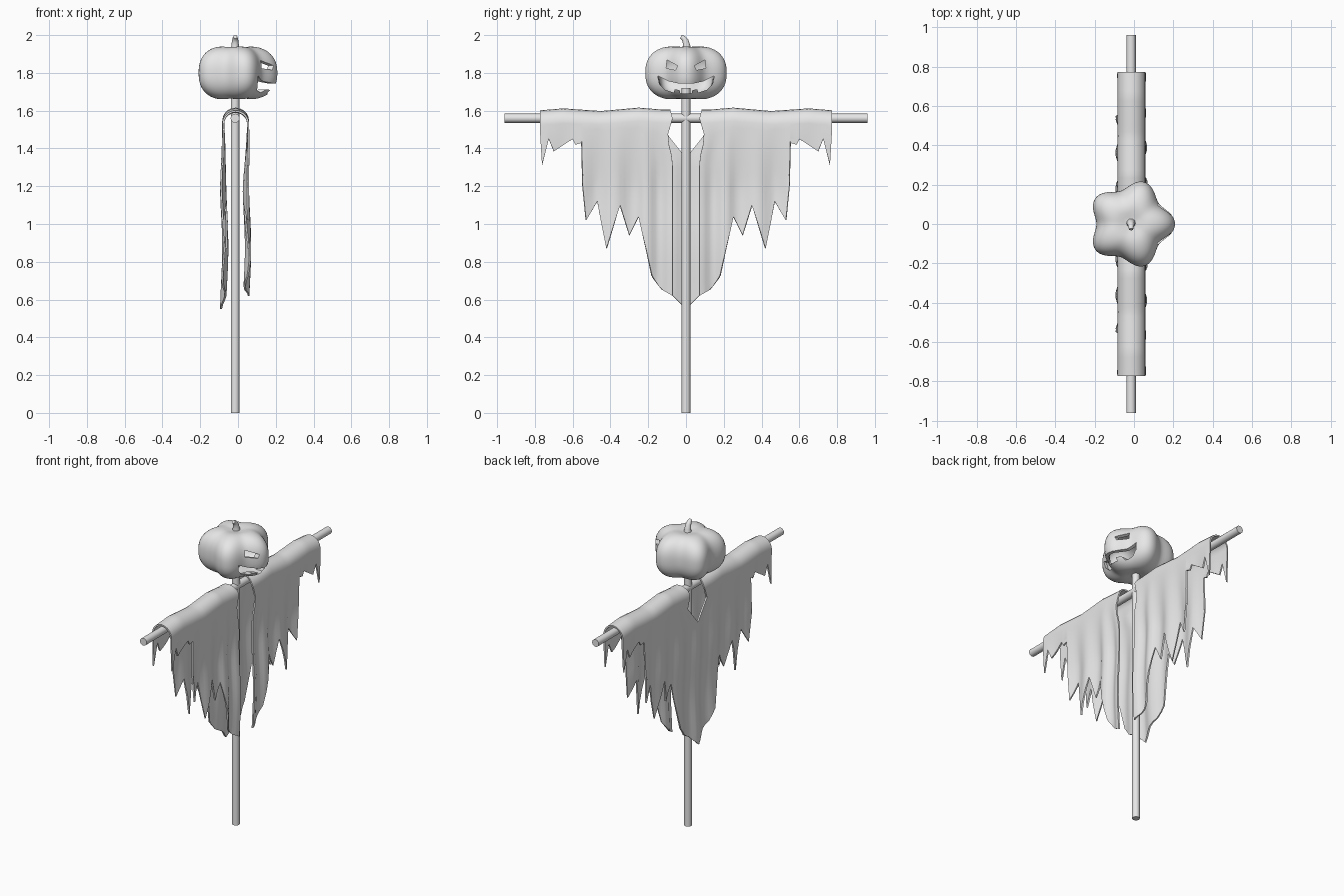
import bpy, bmesh, math
from mathutils import Vector

cube = bpy.data.objects.get("Cube")
if cube:
    bpy.data.objects.remove(cube, do_unlink=True)

grey = bpy.data.materials.new("plain_grey")
grey.use_nodes = True
grey.diffuse_color = (0.8, 0.8, 0.8, 1)
grey.node_tree.nodes["Principled BSDF"].inputs["Base Color"].default_value = (0.8, 0.8, 0.8, 1)

POLE_X = -0.015


def finish(name, bm):
    """Turn a bmesh into a linked object in the shared material."""
    bmesh.ops.recalc_face_normals(bm, faces=bm.faces)
    mesh = bpy.data.meshes.new(name)
    bm.to_mesh(mesh)
    bm.free()
    mesh.materials.append(grey)
    obj = bpy.data.objects.new(name, mesh)
    bpy.context.collection.objects.link(obj)
    return obj


def activate(obj):
    bpy.ops.object.select_all(action='DESELECT')
    obj.select_set(True)
    bpy.context.view_layer.objects.active = obj


def smooth(obj, angle=40):
    activate(obj)
    bpy.ops.object.shade_smooth_by_angle(angle=math.radians(angle))


def lerp_keys(keys, v):
    """Piecewise linear lookup in a list of (position, value)."""
    if v <= keys[0][0]:
        return keys[0][1]
    for (a, fa), (b, fb) in zip(keys, keys[1:]):
        if v <= b:
            return fa + (fb - fa) * (v - a) / (b - a)
    return keys[-1][1]


def rod(name, start, end, radius):
    start, end = Vector(start), Vector(end)
    bm = bmesh.new()
    bmesh.ops.create_cone(bm, cap_ends=True, segments=20, radius1=radius,
                          radius2=radius, depth=(end - start).length)
    turn = (end - start).to_track_quat('Z', 'Y')
    for v in bm.verts:
        v.co = turn @ v.co + (start + end) / 2
    smooth(finish(name, bm))


# Wooden frame
rod("upright_pole", (POLE_X, 0, 0), (POLE_X, 0, 1.72), 0.023)
rod("cross_bar", (POLE_X, -0.96, 1.56), (POLE_X, 0.96, 1.56), 0.024)

# Hollow five-lobed pumpkin head
bm = bmesh.new()
bmesh.ops.create_uvsphere(bm, u_segments=70, v_segments=36, radius=1)
for v in bm.verts:
    c, s = math.hypot(v.co.x, v.co.y), v.co.z
    theta = math.atan2(v.co.y, v.co.x)
    r = c ** 0.65 * (0.2 + 0.024 * math.cos(5 * theta))
    z = math.copysign(abs(s) ** 0.85, s) * (0.145 - 0.02 * math.exp(-(r / 0.06) ** 2))
    v.co = (POLE_X + r * math.cos(theta), r * math.sin(theta), 1.8 + z)
head = finish("pumpkin_head", bm)
shell = head.modifiers.new("shell", 'SOLIDIFY')
shell.thickness = 0.02
shell.offset = -1

# Carved face: eyes and toothed grin cut through the front of the shell
eye = [(0.045, 1.838), (0.1, 1.868), (0.105, 1.825), (0.055, 1.815)]
grin = [(0.15, 1.785), (0.09, 1.755), (0.045, 1.745), (0.0, 1.743)]
jaw = [(0.0, 1.69), (0.03, 1.692), (0.035, 1.71), (0.06, 1.712), (0.065, 1.695),
       (0.11, 1.71), (0.14, 1.74)]
mirrored = lambda pts: [(-y, z) for y, z in reversed(pts)]
mouth = grin + mirrored(grin)[1:] + mirrored(jaw) + jaw[1:]
bm = bmesh.new()
for outline in (eye, mirrored(eye), mouth):
    face = bm.faces.new([bm.verts.new((0.06, y, z)) for y, z in outline])
    ext = bmesh.ops.extrude_face_region(bm, geom=[face], use_keep_orig=True)
    for v in ext["geom"]:
        if isinstance(v, bmesh.types.BMVert):
            v.co.x = 0.3
cutter = finish("face_cutter", bm)
cutter.hide_render = True
cut = head.modifiers.new("carving", 'BOOLEAN')
cut.object = cutter
cut.operation = 'DIFFERENCE'
cut.solver = 'EXACT'
activate(head)
for name in ("shell", "carving"):
    bpy.ops.object.modifier_apply(modifier=name)
bpy.data.objects.remove(cutter, do_unlink=True)
smooth(head)

# Bent, tapering stem
curve = bpy.data.curves.new("pumpkin_stem", 'CURVE')
curve.dimensions = '3D'
curve.bevel_depth = 0.02
curve.bevel_resolution = 3
curve.use_fill_caps = True
spline = curve.splines.new('POLY')
path = [(0.005, 1.91, 1.3), (0.003, 1.945, 1.0), (-0.003, 1.97, 0.85),
        (-0.014, 1.985, 0.7), (-0.027, 1.992, 0.55)]
spline.points.add(len(path) - 1)
for p, (y, z, r) in zip(spline.points, path):
    p.co = (POLE_X, y, z, 1)
    p.radius = r
spline.use_smooth = True
curve.materials.append(grey)
bpy.context.collection.objects.link(bpy.data.objects.new("pumpkin_stem", curve))

# Ragged cloak: one half draped over the bar, then mirrored
hem = [(0, 0.55), (0.07, 0.62), (0.13, 0.655), (0.18, 0.72), (0.25, 1.04), (0.3, 0.94),
       (0.35, 1.1), (0.42, 0.87), (0.47, 1.12), (0.53, 1.02), (0.548, 1.2), (0.553, 1.43),
       (0.585, 1.42), (0.6, 1.45), (0.7, 1.385), (0.727, 1.45), (0.762, 1.31), (0.772, 1.5)]
top_line = [(0.07, 0.0), (0.25, 0.01), (0.45, -0.008), (0.65, 0.006), (0.77, -0.004)]
front_edge = [(1.34, 0.07), (1.46, 0.1), (1.56, 0.07), (1.62, 0.09)]
back_edge = [(1.37, 0.0), (1.4, 0.04), (1.47, 0.1), (1.56, 0.07), (1.62, 0.09)]
ROWS, ARC, DROP, RADIUS = 16, 10, 1.535, 0.066

columns = [0.0]
for (a, _), (b, _) in zip(hem, hem[1:]):
    n = max(1, round((b - a) / 0.025))
    columns += [a + (b - a) * (i + 1) / n for i in range(n)]


def inset(y, edge):
    """Push the inner part of the cloth out to its opening edge."""
    return y + edge * max(0, 1 - y / 0.25)


def hanging(y, side, t):
    """Point on the front (side 1) or back (side -1) cloth, t from bar to hem."""
    edge = front_edge if side > 0 else back_edge
    low = lerp_keys(hem, inset(y, edge[0][1]))
    lift = lerp_keys(top_line, y)
    z = DROP + lift + (low - DROP - lift) * t
    fall = min(1, (DROP - z) / 0.35) if z < DROP else 0
    fold = 0.012 * math.sin(34 * y + 1.3 * side) + 0.006 * math.sin(9 * z)
    x = -0.0125 + side * (RADIUS - 0.006 * fall) + fold * fall
    return x, inset(y, lerp_keys(edge, z)), z


def draped(y):
    pts = [hanging(y, 1, 1 - i / ROWS) for i in range(ROWS + 1)]
    for i in range(1, ARC):
        a = math.pi * i / ARC
        z = DROP + lerp_keys(top_line, y) + RADIUS * math.sin(a)
        pts.append((-0.0125 + RADIUS * math.cos(a), inset(y, lerp_keys(front_edge, z)), z))
    return pts + [hanging(y, -1, i / ROWS) for i in range(ROWS + 1)]


bm = bmesh.new()
grid = [[bm.verts.new(p) for p in draped(y)] for y in columns]
for left, right in zip(grid, grid[1:]):
    for i in range(len(left) - 1):
        bm.faces.new((left[i], right[i], right[i + 1], left[i + 1]))
cloak = finish("ragged_cloak", bm)
mirror = cloak.modifiers.new("other_half", 'MIRROR')
mirror.use_axis = (False, True, False)
thick = cloak.modifiers.new("cloth_thickness", 'SOLIDIFY')
thick.thickness = 0.01
thick.offset = 0
activate(cloak)
for name in ("other_half", "cloth_thickness"):
    bpy.ops.object.modifier_apply(modifier=name)
smooth(cloak, 50)
